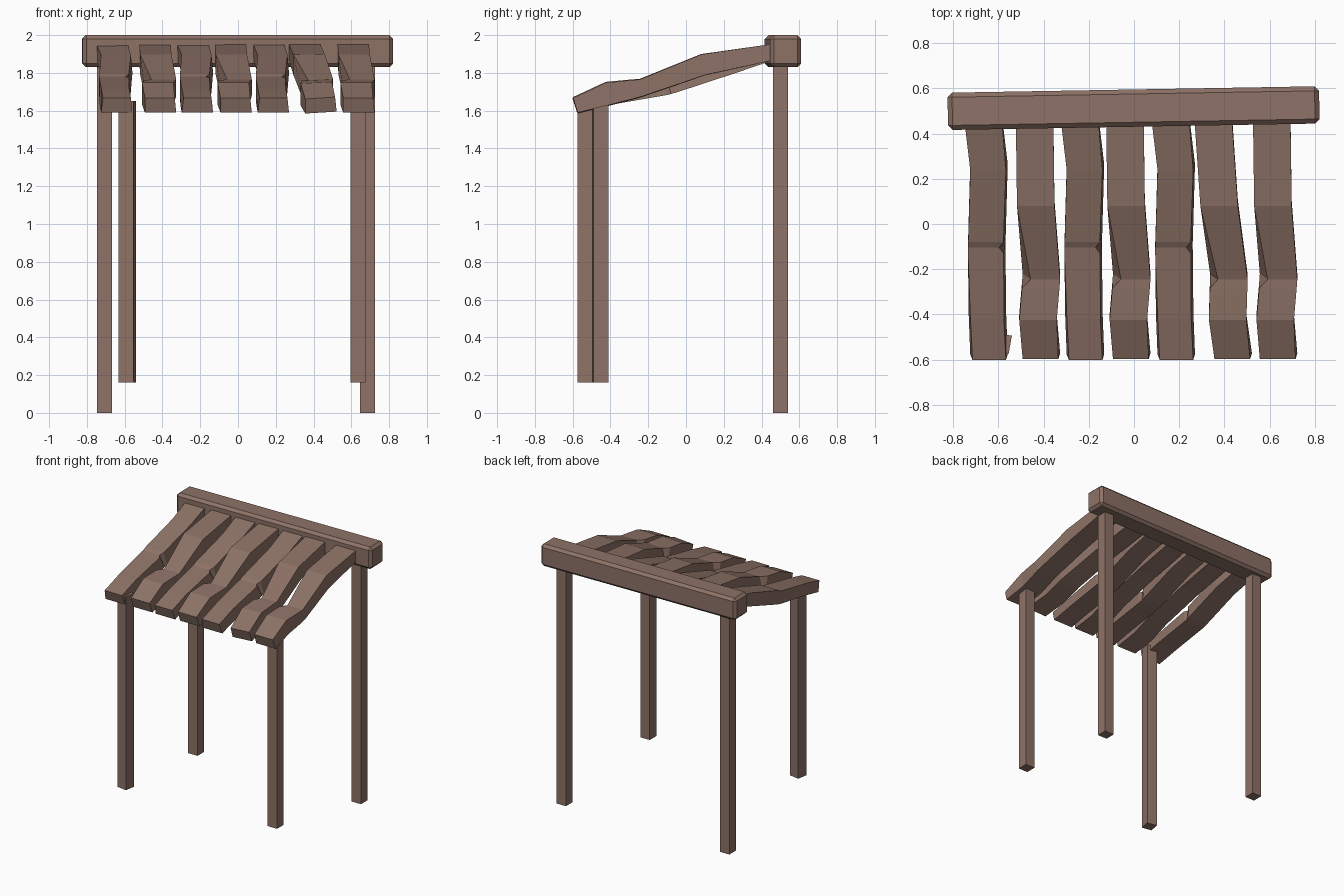
import bpy, bmesh
from math import radians
from mathutils import Matrix

if "Cube" in bpy.data.objects:
    bpy.data.objects.remove(bpy.data.objects["Cube"])

wood = bpy.data.materials.new("brown_wood")
wood.diffuse_color = (0.27, 0.17, 0.135, 1)
wood.use_nodes = True
wood.node_tree.nodes["Principled BSDF"].inputs["Base Color"].default_value = wood.diffuse_color


def finish(name, bm):
    bmesh.ops.recalc_face_normals(bm, faces=bm.faces)
    me = bpy.data.meshes.new(name)
    bm.to_mesh(me)
    bm.free()
    me.materials.append(wood)
    ob = bpy.data.objects.new(name, me)
    bpy.context.collection.objects.link(ob)
    return ob


def box(name, center, size, turn=0.0, bevel=0.0):
    bm = bmesh.new()
    bmesh.ops.create_cube(bm, size=1, matrix=Matrix.Diagonal((*size, 1)))
    if bevel:
        bmesh.ops.bevel(bm, geom=bm.edges[:], offset=bevel, segments=1,
                        affect='EDGES', profile=0.5)
    ob = finish(name, bm)
    ob.location = center
    ob.rotation_euler.z = radians(turn)
    return ob


def post(name, x, y, z0, z1, turn=0.0):
    box(name, (x, y, (z0 + z1) / 2), (0.08, 0.08, z1 - z0), turn)


def plank(name, x, stations, skew=0.0, roll=0.0):
    # stations: y, x offset, top z, bottom z, top-left inset, top-right inset
    bm = bmesh.new()
    rings = []
    h = 0.083
    for y, dx, zt, zb, il, ir in stations:
        c = x + dx + skew * (0.44 - y)
        t = roll * (0.44 - y)
        yb = y + 0.025
        pts = [(c - h, yb, zb - t), (c + h, yb, zb + t),
               (c + h - ir, y, zt + t), (c - h + il, y, zt - t)]
        rings.append([bm.verts.new(p) for p in pts])
    for a, b in zip(rings, rings[1:]):
        for i in range(4):
            j = (i + 1) % 4
            bm.faces.new((a[i], a[j], b[j], b[i]))
    bm.faces.new(rings[0])
    bm.faces.new(rings[-1][::-1])
    finish(name, bm)


# Chamfered ridge beam, slightly askew
box("ridge_beam", (-0.002, 0.513, 1.915), (1.645, 0.165, 0.17), 1.0, 0.02)

# Posts: the back pair is longer, the front pair stops higher
post("back_post_left", -0.707, 0.5, 0, 1.86)
post("back_post_right", 0.685, 0.5, 0, 1.86)
post("front_post_left", -0.587, -0.527, 0.16, 1.65, -10)
post("front_post_right", 0.636, -0.45, 0.16, 1.67)

# Two weathered roof board shapes: one sagging, one bowed with a chipped edge
sagging = [
    (0.45, 0.0, 1.952, 1.872, 0.0, 0.0),
    (0.24, 0.025, 1.895, 1.80, 0.0, 0.008),
    (-0.08, 0.016, 1.795, 1.695, 0.0, 0.01),
    (-0.105, 0.015, 1.78, 1.688, 0.0, 0.028),
    (-0.13, 0.015, 1.775, 1.682, 0.0, 0.008),
    (-0.42, 0.018, 1.715, 1.632, 0.008, 0.01),
    (-0.602, 0.025, 1.667, 1.59, 0.01, 0.008),
]
bowed = [
    (0.45, 0.0, 1.952, 1.87, 0.0, 0.0),
    (0.08, 0.005, 1.898, 1.79, 0.0, 0.0),
    (-0.245, 0.03, 1.765, 1.68, 0.035, 0.0),
    (-0.285, 0.027, 1.762, 1.668, 0.0, 0.0),
    (-0.425, 0.015, 1.748, 1.632, 0.0, 0.0),
    (-0.598, 0.03, 1.667, 1.59, 0.0, 0.008),
]
boards = [
    (-0.667, sagging, 0, 0), (-0.44, bowed, 0, 0), (-0.24, sagging, 0, 0),
    (-0.04, bowed, 0, 0), (0.162, sagging, 0, 0),
    (0.352, bowed, 0.055, 0.005), (0.61, bowed, 0, 0),
]
for i, (x, shape, skew, roll) in enumerate(boards, 1):
    plank(f"roof_board_{i}", x, shape, skew, roll)
